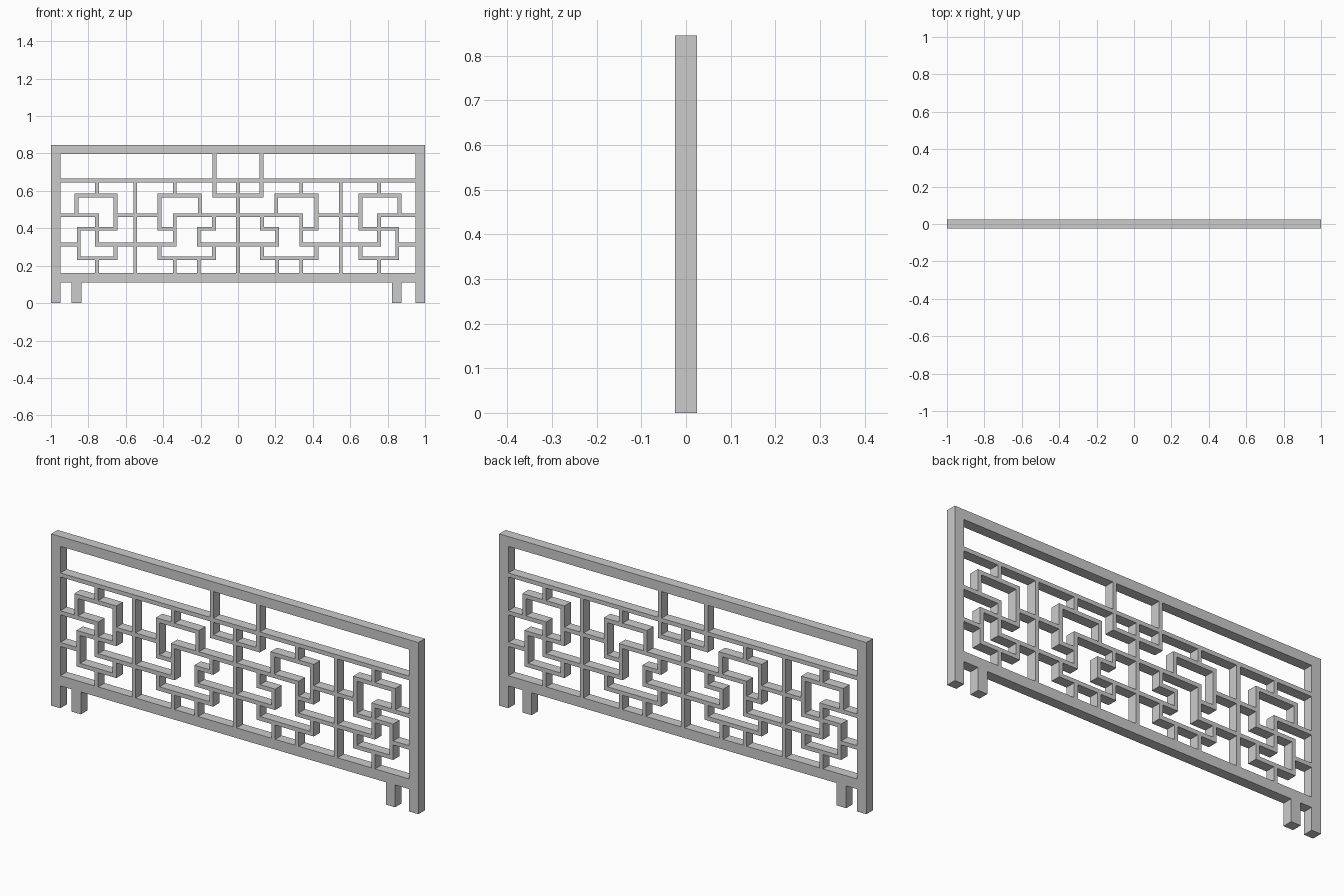
import bpy, bmesh
from mathutils import Matrix, Vector

if "Cube" in bpy.data.objects:
    bpy.data.objects.remove(bpy.data.objects["Cube"])

DEPTH = 0.05   # every member shares the full panel depth
T = 0.02       # lattice bar thickness


def make_object(name, boxes):
    """One object from boxes given as (x0, x1, z0, z1)."""
    bm = bmesh.new()
    for x0, x1, z0, z1 in boxes:
        m = Matrix.Translation(Vector(((x0 + x1) / 2, 0, (z0 + z1) / 2)))
        m = m @ Matrix.Diagonal((x1 - x0, DEPTH, z1 - z0, 1))
        bmesh.ops.create_cube(bm, size=1, matrix=m)
    mesh = bpy.data.meshes.new(name)
    bm.to_mesh(mesh)
    bm.free()
    obj = bpy.data.objects.new(name, mesh)
    bpy.context.collection.objects.link(obj)
    return obj


def path_boxes(points):
    """Square-cornered bars following axis-aligned points; ends overrun by T/2."""
    h = T / 2
    out = []
    for (xa, za), (xb, zb) in zip(points, points[1:]):
        out.append((min(xa, xb) - h, max(xa, xb) + h,
                    min(za, zb) - h, max(za, zb) + h))
    return out


def lattice(name, paths):
    """Lattice on the left half plus its mirror on the right."""
    left = [b for p in paths for b in path_boxes(p)]
    make_object(name + "_left", left)
    make_object(name + "_right", [(-b, -a, c, d) for a, b, c, d in left])


# Outer frame
for side, x in (("left", -1.0), ("right", 0.95)):
    make_object("post_" + side, [(x, x + 0.05, 0, 0.845)])
make_object("top_rail", [(-0.95, 0.95, 0.797, 0.845)])
make_object("bottom_rail", [(-0.95, 0.95, 0.11, 0.16)])

# Short inner feet
make_object("foot_left", [(-0.89, -0.838, 0, 0.11)])
make_object("foot_right", [(0.823, 0.873, 0, 0.11)])

# Row heights of the fretwork
UP, TOP, HI, MID, LO, BOT, BASE = 0.656, 0.575, 0.47, 0.397, 0.314, 0.24, 0.15

# Upper horizontal bar, dividers and central drop box
make_object("upper_bar", [(-0.95, 0.95, UP - T / 2, UP + T / 2)])
make_object("dividers", [(x - T / 2, x + T / 2, 0.16, UP) for x in (-0.55, 0, 0.55)])
make_object("centre_box", path_boxes([(-0.126, 0.79), (-0.126, TOP),
                                      (0.126, TOP), (0.126, 0.79)]))

# Outer fret: two stacked squares tied by an S-shaped bar
lattice("outer_fret", [
    [(-0.754, UP), (-0.754, TOP)],
    [(-0.864, HI), (-0.864, TOP), (-0.655, TOP), (-0.655, MID), (-0.754, MID)],
    [(-0.96, HI), (-0.754, HI), (-0.754, MID)],
    [(-0.754, MID), (-0.852, MID), (-0.852, BOT), (-0.655, BOT), (-0.655, LO)],
    [(-0.96, LO), (-0.852, LO)],
    [(-0.754, MID), (-0.754, LO), (-0.55, LO)],
    [(-0.655, HI), (-0.55, HI)],
    [(-0.754, BOT), (-0.754, BASE)],
])

# Inner fret: offset upper square over a wide lower box
lattice("inner_fret", [
    [(-0.338, UP), (-0.338, TOP)],
    [(-0.205, HI), (-0.205, TOP), (-0.42, TOP), (-0.42, MID), (-0.338, MID)],
    [(-0.55, HI), (-0.42, HI)],
    [(0, HI), (-0.338, HI), (-0.338, MID)],
    [(-0.55, LO), (-0.338, LO), (-0.338, MID)],
    [(0, LO), (-0.21, LO), (-0.21, MID), (-0.128, MID), (-0.128, HI)],
    [(-0.42, LO), (-0.42, BOT), (-0.128, BOT), (-0.128, LO)],
    [(-0.338, BOT), (-0.338, BASE)],
    [(-0.21, BOT), (-0.21, BASE)],
])
